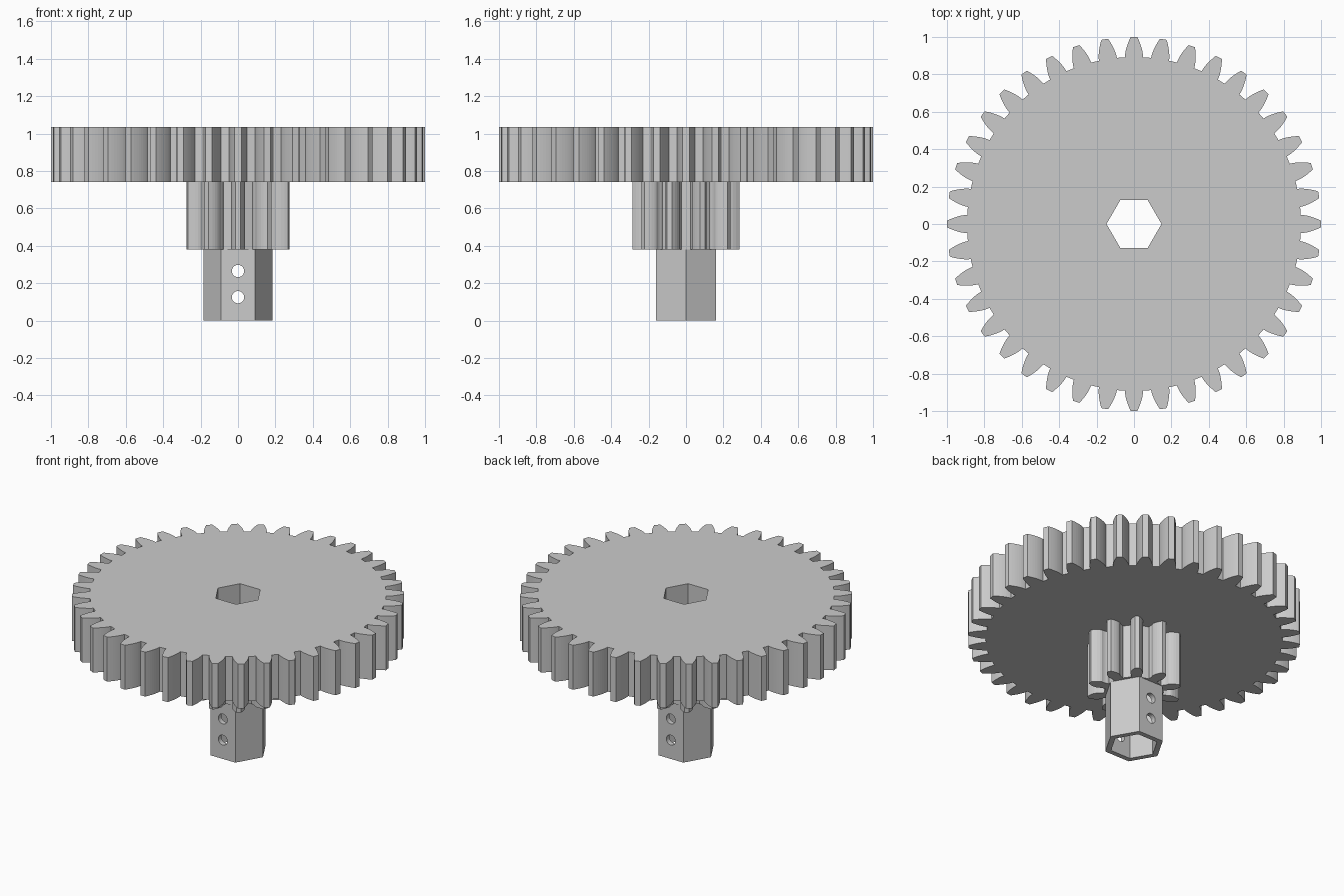
import bpy, bmesh
from math import pi, sin, cos, tan, atan2, acos, sqrt, radians

cube = bpy.data.objects.get("Cube")
if cube:
    bpy.data.objects.remove(cube, do_unlink=True)

MODULE = 2 / 42
PRESSURE = radians(20)
BORE = 0.147

grey = bpy.data.materials.new("plain grey")
grey.use_nodes = True
colour = (0.6, 0.6, 0.6, 1)
grey.diffuse_color = colour
grey.node_tree.nodes["Principled BSDF"].inputs["Base Color"].default_value = colour


def hexagon(radius):
    return [(radius * cos(i * pi / 3), radius * sin(i * pi / 3)) for i in range(6)]


def gear_outline(teeth, samples=9):
    """Involute gear with rack-cut tooth roots and one tooth on the +y axis."""
    pitch = MODULE * teeth / 2
    base = pitch * cos(PRESSURE)
    root, tip = pitch - 1.25 * MODULE, pitch + MODULE
    rack_tip = MODULE * (pi / 4 - 1.25 * tan(PRESSURE))

    def half_angle(r):
        t = sqrt(max(r * r - root * root, 0))
        fillet = pi / teeth - (atan2(t, root) - (t - rack_tip) / pitch)
        a = acos(min(1, base / r))
        flank = pi / (2 * teeth) + tan(PRESSURE) - PRESSURE - tan(a) + a
        return min(flank, fillet) if r < pitch else flank

    # Samples crowd towards the root where the fillet curves most
    radii = [root + (tip - root) * (i / samples) ** 1.4 for i in range(samples + 1)]
    side = [(r, half_angle(r)) for r in radii]
    tooth = [(r, -a) for r, a in side] + [(r, a) for r, a in reversed(side)]
    return [(r * cos(pi / 2 + k * 2 * pi / teeth + a),
             r * sin(pi / 2 + k * 2 * pi / teeth + a))
            for k in range(teeth) for r, a in tooth]


def bored_prism(name, outline, z0, z1):
    """Extrude an outline with the hexagonal bore running through it."""
    bm = bmesh.new()
    rims = {z0: [], z1: []}
    for loop in (outline, hexagon(BORE)):
        rings = {z: [bm.verts.new((x, y, z)) for x, y in loop] for z in (z0, z1)}
        low, high = rings[z0], rings[z1]
        for i in range(len(loop)):
            bm.faces.new((low[i - 1], low[i], high[i], high[i - 1]))
            for z, ring in rings.items():
                rims[z].append(bm.edges.get((ring[i - 1], ring[i])))
    for edges in rims.values():
        bmesh.ops.triangle_fill(bm, edges=edges, use_beauty=True)
    bmesh.ops.recalc_face_normals(bm, faces=bm.faces[:])
    mesh = bpy.data.meshes.new(name)
    bm.to_mesh(mesh)
    bm.free()
    mesh.materials.append(grey)
    obj = bpy.data.objects.new(name, mesh)
    bpy.context.collection.objects.link(obj)
    return obj


# Stacked gears and hollow hexagonal shaft
bored_prism("large_gear", gear_outline(40), 0.74, 1.035)
bored_prism("small_gear", gear_outline(10), 0.38, 0.74)
shaft = bored_prism("hex_shaft", hexagon(0.184), 0, 0.38)

# Two pin holes through the front and back walls of the shaft
for z in (0.125, 0.265):
    bpy.ops.mesh.primitive_cylinder_add(vertices=24, radius=0.033, depth=0.6,
                                        location=(0, 0, z), rotation=(pi / 2, 0, 0))
    cutter = bpy.context.object
    cutter.name = "pin_hole_cutter"
    cutter.hide_render = True
    cutter.data.materials.append(grey)
    cut = shaft.modifiers.new("pin_hole", 'BOOLEAN')
    cut.operation = 'DIFFERENCE'
    cut.solver = 'EXACT'
    cut.object = cutter
    bpy.context.view_layer.objects.active = shaft
    bpy.ops.object.modifier_apply(modifier=cut.name)
    bpy.data.objects.remove(cutter, do_unlink=True)
